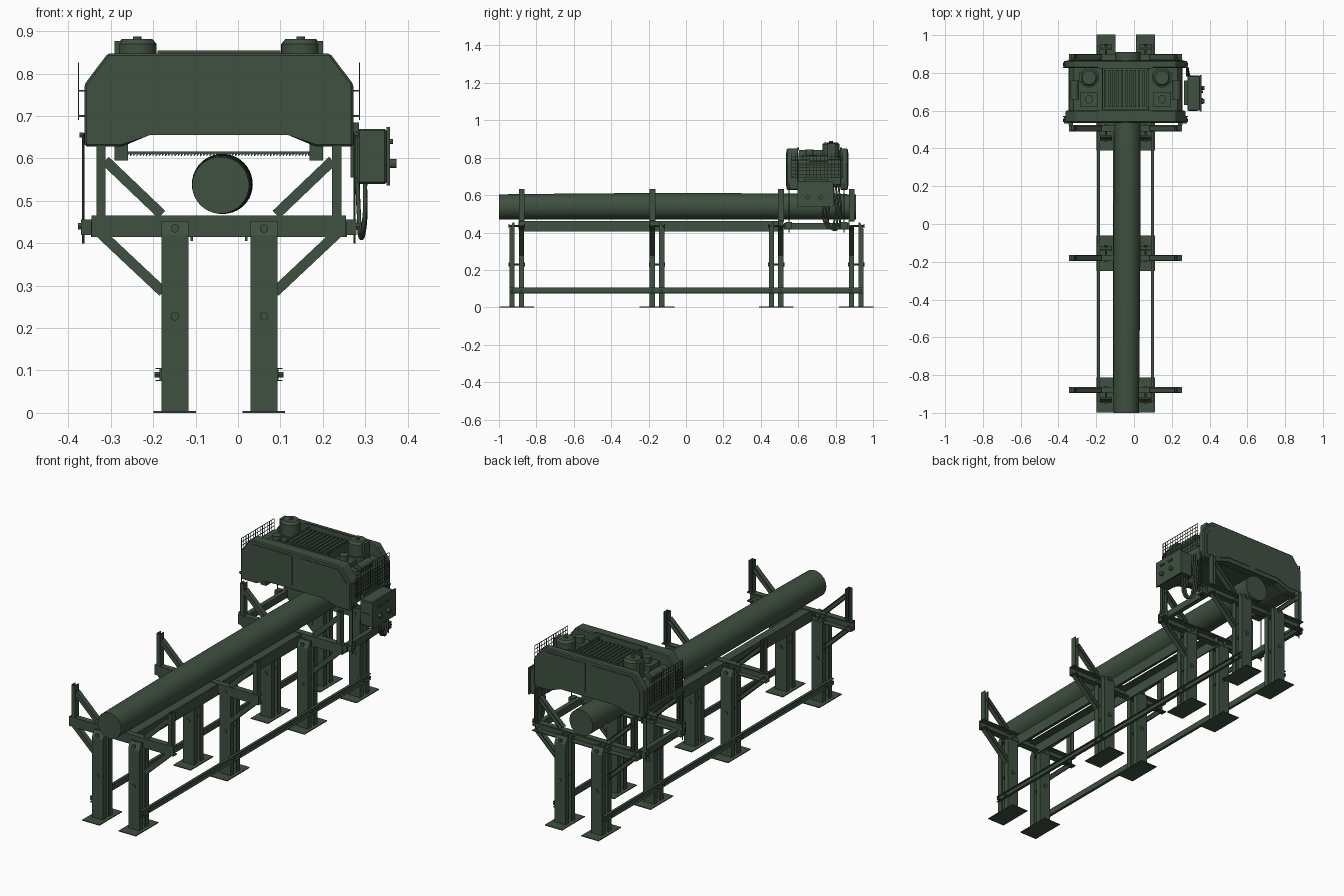
import bpy, bmesh, math
from mathutils import Vector, Matrix

if "Cube" in bpy.data.objects:
    bpy.data.objects.remove(bpy.data.objects["Cube"])

CX = -0.045  # symmetry line of frame and saw head
mat = bpy.data.materials.new("dark_green_paint")
mat.diffuse_color = (0.05, 0.08, 0.052, 1)
mat.use_nodes = True
mat.node_tree.nodes["Principled BSDF"].inputs["Base Color"].default_value = mat.diffuse_color


def finish(name, bm, smooth=False):
    bmesh.ops.recalc_face_normals(bm, faces=bm.faces)
    me = bpy.data.meshes.new(name)
    bm.to_mesh(me)
    bm.free()
    me.materials.append(mat)
    ob = bpy.data.objects.new(name, me)
    bpy.context.collection.objects.link(ob)
    if smooth:
        bpy.ops.object.select_all(action='DESELECT')
        ob.select_set(True)
        bpy.context.view_layer.objects.active = ob
        bpy.ops.object.shade_smooth_by_angle(angle=math.radians(35))
    return ob


def prism(bm, ring, offset):
    a = [bm.verts.new(p) for p in ring]
    b = [bm.verts.new(Vector(p) + Vector(offset)) for p in ring]
    n = len(a)
    bm.faces.new(a)
    bm.faces.new(b[::-1])
    for i in range(n):
        bm.faces.new((a[i], b[i], b[(i + 1) % n], a[(i + 1) % n]))


def box(bm, x0, x1, y0, y1, z0, z1):
    prism(bm, [(x0, y0, z0), (x1, y0, z0), (x1, y1, z0), (x0, y1, z0)], (0, 0, z1 - z0))


def cyl(bm, c, r, h, axis='Z', n=24, r2=None):
    rot = {'X': Matrix.Rotation(math.pi / 2, 4, 'Y'), 'Y': Matrix.Rotation(math.pi / 2, 4, 'X'), 'Z': Matrix()}[axis]
    bmesh.ops.create_cone(bm, cap_ends=True, segments=n, radius1=r, radius2=r if r2 is None else r2,
                          depth=h, matrix=Matrix.Translation(c) @ rot)


def channel(bm, p, q, w, y0, y1, t=0.005):
    """C-section from p to q (x, z), web on the y0 side, flanges reaching y1."""
    p, q = Vector((p[0], 0, p[1])), Vector((q[0], 0, q[1]))
    d = (q - p).normalized()
    u = Vector((d.z, 0, -d.x))
    h, s = w / 2, t if y1 > y0 else -t
    sec = [(-h, y0), (h, y0), (h, y1), (h - t, y1), (h - t, y0 + s), (t - h, y0 + s), (t - h, y1), (-h, y1)]
    prism(bm, [p + u * a + Vector((0, b, 0)) for a, b in sec], q - p)


# Support stations: (beam centre y, direction of the second leg)
stations = [(-0.88, -1), (-0.18, 1), (0.507, -1), (0.885, 1)]
legs, feet, beams, posts, braces, bolts = (bmesh.new() for _ in range(6))
for yb, s in stations:
    y2 = yb + s * 0.05
    ym = (yb + y2) / 2
    for x in (CX - 0.104, CX + 0.106):
        box(feet, x - 0.05, x + 0.05, ym - 0.093, ym + 0.093, 0, 0.004)
        channel(legs, (x, 0), (x, 0.44), 0.064, yb - s * 0.014, yb + s * 0.014)
        channel(legs, (x, 0), (x, 0.42), 0.064, y2 + s * 0.014, y2 - s * 0.014)
        # slanted cap of the outer leg
        prism(legs, [(x - 0.032, y2 + s * 0.014, 0.42), (x - 0.032, y2 - s * 0.014, 0.42),
                     (x - 0.032, y2 - s * 0.014, 0.453), (x - 0.032, y2 - s * 0.004, 0.453)], (0.064, 0, 0))
        for z in (0.228, 0.435):
            cyl(bolts, (x, ym, z), 0.005, 0.085, 'Y', 8)
            for e in (-1, 1):
                cyl(bolts, (x, ym + e * 0.041, z), 0.011, 0.006, 'Y', 6)
    # cross beam, end posts and diagonals
    channel(beams, (CX - 0.3, 0.44), (CX + 0.3, 0.44), 0.05, yb - 0.016, yb + 0.016)
    for m in (-1, 1):
        X = lambda v: CX + m * v
        channel(posts, (X(0.278), 0.465), (X(0.278), 0.632), 0.022, yb - 0.014, yb + 0.016, 0.004)
        channel(braces, (X(0.268), 0.595), (X(0.135), 0.468), 0.024, yb - 0.013, yb + 0.013, 0.004)
        channel(braces, (X(0.283), 0.427), (X(0.132), 0.285), 0.024, yb - 0.013, yb + 0.013, 0.004)
finish("legs", legs)
finish("foot_plates", feet)
finish("cross_beams", beams)
finish("end_posts", posts)
finish("diagonal_braces", braces)
finish("leg_bolts", bolts)

# Long lower ties outside the legs and bed rails under the log
ties, rails = bmesh.new(), bmesh.new()
for m in (-1, 1):
    x = CX + m * 0.138
    box(ties, x - 0.002, x + 0.002, -0.94, 0.945, 0.075, 0.106)
    for z in (0.075, 0.103):
        box(ties, min(x, x + m * 0.012), max(x, x + m * 0.012), -0.94, 0.945, z, z + 0.003)
    for yb, s in stations:
        for y in (yb, yb + s * 0.05):
            cyl(ties, (x + m * 0.007, y, 0.09), 0.007, 0.014, 'X', 6)
    x = CX + m * 0.064
    box(rails, x - 0.003, x + 0.003, -0.89, 0.52, 0.405, 0.461)
    xi = x - m * 0.045
    box(rails, min(x, xi), max(x, xi), -0.89, 0.52, 0.457, 0.462)
finish("lower_ties", ties)
finish("bed_rails", rails)

# Log: slightly bowed and tapering
bm = bmesh.new()
N, rings = 40, []
for i in range(13):
    t = i / 12
    r = 0.067 + 0.004 * math.sin(math.pi * t)
    cx, cz = -0.041 + 0.008 * t, 0.537 + 0.003 * math.sin(math.pi * t)
    rings.append([bm.verts.new((cx + r * math.cos(a), -1 + 1.91 * t, cz + r * math.sin(a)))
                  for a in [k * math.tau / N for k in range(N)]])
for a, b in zip(rings, rings[1:]):
    for k in range(N):
        bm.faces.new((a[k], a[(k + 1) % N], b[(k + 1) % N], b[k]))
bm.faces.new(rings[0])
bm.faces.new(rings[-1])
finish("log", bm, True)

# Saw head: front and rear wheel covers
half = [(0.165, 0.66), (0.228, 0.628), (0.317, 0.628), (0.317, 0.775), (0.262, 0.848)]


def outline(y, pts):
    return [(CX + x, y, z) for x, z in pts] + [(CX - x, y, z) for x, z in reversed(pts)]


for name, y0, y1 in (("front_cover", 0.537, 0.6), ("rear_cover", 0.825, 0.865)):
    bm = bmesh.new()
    prism(bm, outline(y0, half), (0, y1 - y0, 0))
    bmesh.ops.bevel(bm, geom=bm.edges[:], offset=0.005, segments=1, affect='EDGES')
    yf = y0 - 0.003 if name == "front_cover" else y1
    # pressed raised panels left and right
    for m in (-1, 1):
        pan = [(0.018, 0.678), (0.155, 0.678), (0.235, 0.65), (0.295, 0.65), (0.295, 0.767), (0.25, 0.828), (0.018, 0.828)]
        prism(bm, [(CX + m * x, yf, z) for x, z in pan], (0, 0.003, 0))
    finish(name, bm)

# Middle body with engine hood slats and trim between the covers
bm = bmesh.new()
mid = [(0.165, 0.665), (0.228, 0.64), (0.3, 0.64), (0.3, 0.76), (0.275, 0.79)]
prism(bm, outline(0.6, mid), (0, 0.225, 0))
finish("middle_body", bm)
bm = bmesh.new()
box(bm, -0.17, 0.08, 0.605, 0.825, 0.79, 0.822)
for i in range(11):
    x = -0.16 + i * 0.0225
    box(bm, x, x + 0.012, 0.62, 0.815, 0.822, 0.836)
for x in (-0.17, 0.073):
    box(bm, x, x + 0.007, 0.605, 0.825, 0.822, 0.842)
box(bm, -0.19, 0.1, 0.594, 0.604, 0.84, 0.855)
box(bm, -0.19, 0.1, 0.824, 0.834, 0.84, 0.855)
finish("slatted_hood", bm)

# Motors, side boxes and tensioner blocks
for m, side in ((-1, "left"), (1, "right")):
    x = CX + m * 0.193
    bm = bmesh.new()
    cyl(bm, (x, 0.775, 0.825), 0.046, 0.09, n=32)
    cyl(bm, (x, 0.775, 0.876), 0.046, 0.012, n=32, r2=0.036)
    cyl(bm, (x, 0.775, 0.884), 0.01, 0.008, n=12)
    cyl(bm, (x, 0.775, 0.80), 0.053, 0.02, n=32)
    finish(side + "_motor", bm, True)
    bm = bmesh.new()
    xb = CX + m * 0.23
    box(bm, xb - 0.016, xb + 0.016, 0.755, 0.80, 0.79, 0.877)
    box(bm, x - 0.045, x + 0.045, 0.62, 0.70, 0.785, 0.815)
    cyl(bm, (x, 0.66, 0.83), 0.022, 0.03, n=16)
    cyl(bm, (CX + m * 0.27, 0.71, 0.79), 0.022, 0.1, 'Y', 16)
    finish(side + "_motor_boxes", bm)

    # wire mesh guard
    bm = bmesh.new()
    xg, t = CX + m * 0.331, 0.0012
    for i in range(15):
        y = 0.565 + i * 0.27 / 14
        box(bm, xg - t, xg + t, y - t, y + t, 0.692, 0.825)
    for i in range(8):
        z = 0.692 + i * 0.019
        box(bm, xg - t, xg + t, 0.565, 0.835, z - t, z + t)
    for y in (0.57, 0.83):
        for z in (0.70, 0.76):
            xe = CX + m * 0.3
            box(bm, min(xg, xe), max(xg, xe), y - 0.003, y + 0.003, z - 0.002, z + 0.002)
    finish(side + "_mesh_guard", bm)

    # carriage rail, clamps and thin guide rods
    bm = bmesh.new()
    xr = CX + m * 0.29
    box(bm, xr - 0.012, xr + 0.012, 0.525, 0.87, 0.415, 0.45)
    for y in (0.55, 0.845):
        xo = CX + m * 0.312
        box(bm, xo - 0.013, xo + 0.013, y - 0.018, y + 0.018, 0.42, 0.456)
        cyl(bm, (CX + m * 0.327, y, 0.44), 0.009, 0.01, 'X', 6)
        cyl(bm, (CX + m * 0.32, y, 0.53), 0.0025, 0.26, n=8)
        cyl(bm, (CX + m * 0.324, y, 0.655), 0.007, 0.01, 'X', 6)
    finish(side + "_carriage", bm)

    # blade guide
    bm = bmesh.new()
    xg = CX + m * 0.23
    box(bm, xg - 0.016, xg + 0.016, 0.60, 0.66, 0.595, 0.65)
    finish(side + "_blade_guide", bm)

# Saw blade with teeth
bm = bmesh.new()
box(bm, CX - 0.23, CX + 0.23, 0.622, 0.626, 0.612, 0.617)
for i in range(60):
    x = CX - 0.225 + i * 0.0075
    prism(bm, [(x, 0.622, 0.612), (x + 0.0075, 0.622, 0.612), (x + 0.001, 0.622, 0.605)], (0, 0.004, 0))
finish("saw_blade", bm)

# Control cabinet on the right
bm = bmesh.new()
box(bm, 0.282, 0.35, 0.60, 0.785, 0.54, 0.67)
bmesh.ops.bevel(bm, geom=bm.edges[:], offset=0.004, segments=1, affect='EDGES')
box(bm, 0.35, 0.358, 0.596, 0.789, 0.536, 0.674)
box(bm, 0.265, 0.285, 0.63, 0.76, 0.555, 0.685)
for y in (0.64, 0.66, 0.70, 0.72):
    cyl(bm, (0.361, y, 0.64), 0.006, 0.008, 'X', 12)
for y in (0.65, 0.72):
    cyl(bm, (0.365, y, 0.588), 0.011, 0.018, 'X', 16)
box(bm, 0.288, 0.335, 0.597, 0.60, 0.60, 0.607)
finish("control_cabinet", bm)

# Hanging cables
cu = bpy.data.curves.new("cables", 'CURVE')
cu.dimensions = '3D'
cu.bevel_depth, cu.bevel_resolution, cu.resolution_u = 0.005, 2, 8
for k in range(3):
    y, d = 0.735 + k * 0.015, k * 0.012
    pts = [(0.30, y, 0.545), (0.298, y + 0.003, 0.46 - d), (0.29, y + 0.035, 0.425 - d / 2),
           (0.285, y + 0.06, 0.47), (0.28, y + 0.05, 0.66)]
    sp = cu.splines.new('BEZIER')
    sp.bezier_points.add(len(pts) - 1)
    for b, p in zip(sp.bezier_points, pts):
        b.co, b.handle_left_type, b.handle_right_type = p, 'AUTO', 'AUTO'
cu.materials.append(mat)
bpy.context.collection.objects.link(bpy.data.objects.new("cables", cu))
